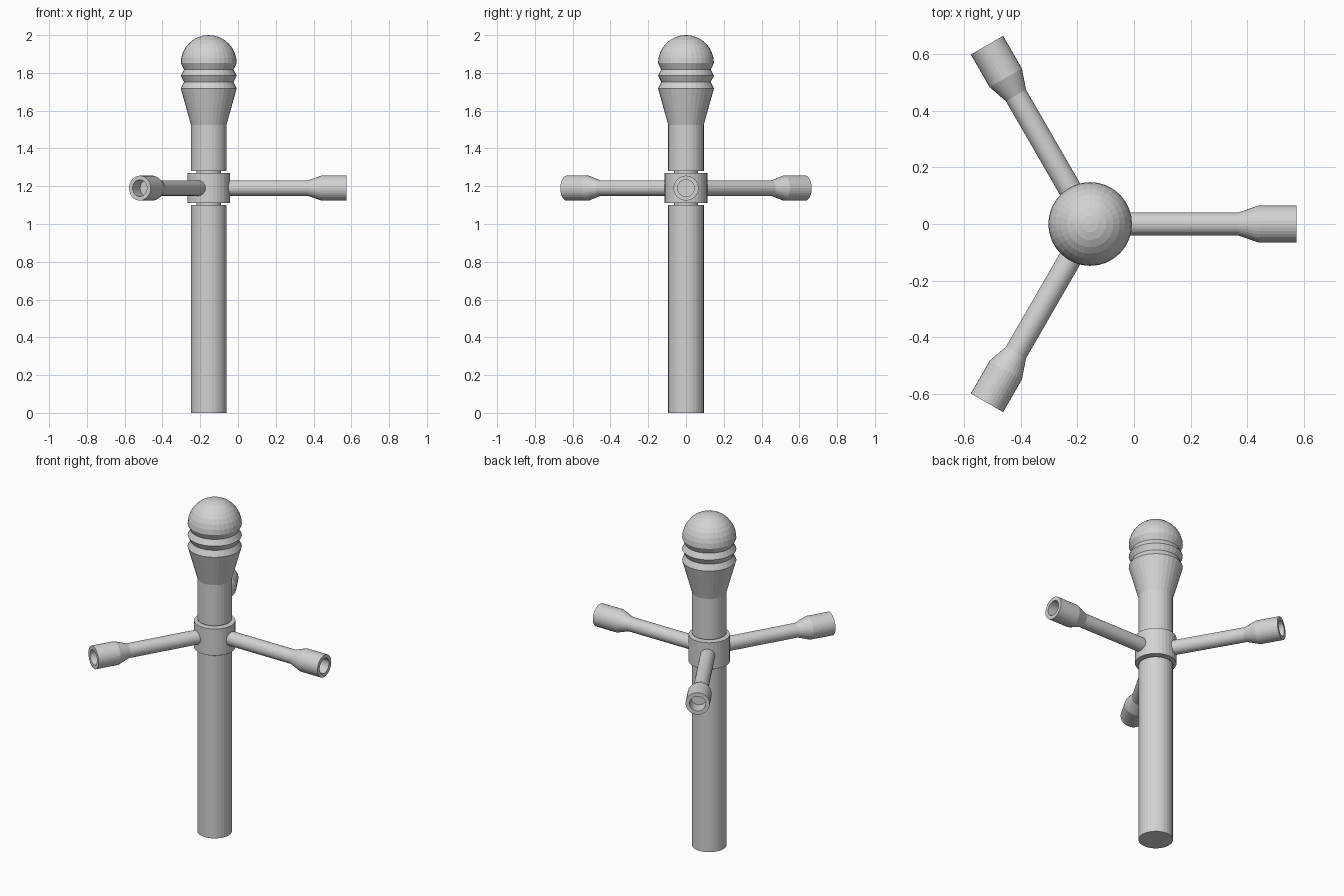
import bpy, bmesh, math
from mathutils import Matrix, Vector

if "Cube" in bpy.data.objects:
    bpy.data.objects.remove(bpy.data.objects["Cube"])

CX = -0.155      # post axis
ARM_Z = 1.19
SIDES = 32

grey = bpy.data.materials.new("light grey")
grey.diffuse_color = (0.65, 0.65, 0.65, 1)
grey.use_nodes = True
grey.node_tree.nodes["Principled BSDF"].inputs["Base Color"].default_value = grey.diffuse_color


def lathe(name, profile, matrix):
    """Spin (radius, height) points about local z; zero radius closes an end."""
    bm = bmesh.new()
    rings = []
    for r, z in profile:
        if r < 1e-6:
            rings.append([bm.verts.new((0, 0, z))])
        else:
            rings.append([bm.verts.new((r * math.cos(2 * math.pi * i / SIDES),
                                        r * math.sin(2 * math.pi * i / SIDES), z))
                          for i in range(SIDES)])
    for a, b in zip(rings, rings[1:]):
        for i in range(SIDES):
            j = (i + 1) % SIDES
            if len(a) == 1:
                bm.faces.new((a[0], b[j], b[i]))
            elif len(b) == 1:
                bm.faces.new((a[i], a[j], b[0]))
            else:
                bm.faces.new((a[i], a[j], b[j], b[i]))
    bmesh.ops.recalc_face_normals(bm, faces=bm.faces)
    mesh = bpy.data.meshes.new(name)
    bm.to_mesh(mesh)
    bm.free()
    mesh.materials.append(grey)
    ob = bpy.data.objects.new(name, mesh)
    ob.matrix_world = matrix
    bpy.context.collection.objects.link(ob)
    return ob


axis = Matrix.Translation((CX, 0, 0))

# Lower post and the thin neck on which the collar sits
lathe("lower_post", [(0, 0), (0.094, 0), (0.094, 1.10), (0, 1.10)], axis)
lathe("neck", [(0, 1.09), (0.064, 1.09), (0.064, 1.29), (0, 1.29)], axis)
lathe("collar", [(0, 1.11), (0.113, 1.11), (0.113, 1.27), (0, 1.27)], axis)

# Upper post, flared cone, V grooves and dome
R, DOME_Z = 0.148, 1.852
head = [(0, 1.28), (0.094, 1.28), (0.094, 1.525), (R, 1.718),
        (0.131, 1.752), (R, 1.785), (0.131, 1.818)]
head += [(R * math.cos(a), DOME_Z + R * math.sin(a))
         for a in (math.pi / 2 * k / 8 for k in range(8))]
head.append((0, 2.0))
lathe("upper_post_and_head", head, axis)

# Three nozzle arms with hollow flared ends
arm = [(0, 0.09), (0.041, 0.09), (0.041, 0.525), (0.066, 0.597),
       (0.066, 0.73), (0.044, 0.73), (0.044, 0.65), (0, 0.65)]
for k in range(3):
    m = (Matrix.Translation((CX, 0, ARM_Z))
         @ Matrix.Rotation(math.radians(120 * k), 4, 'Z')
         @ Matrix.Rotation(math.pi / 2, 4, 'Y'))
    lathe(f"nozzle_arm_{k + 1}", arm, m)
